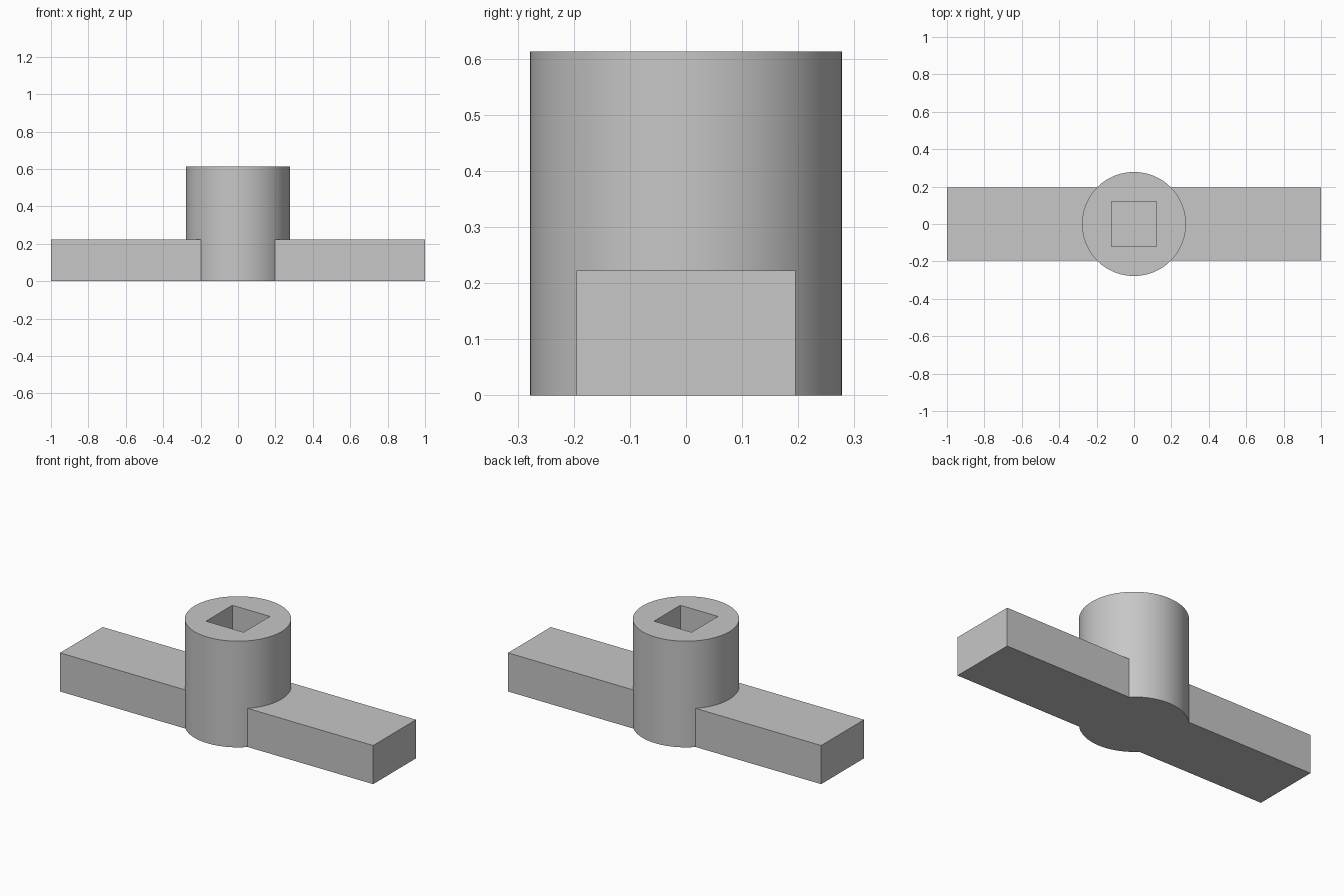
import bpy
import math

cube = bpy.data.objects.get("Cube")
if cube:
    bpy.data.objects.remove(cube, do_unlink=True)

BAR_W, BAR_H = 0.39, 0.223
HUB_R, HUB_H = 0.278, 0.613
SOCKET = 0.24

grey = bpy.data.materials.new("light grey")
grey.use_nodes = True
colour = (0.57, 0.57, 0.57, 1)
grey.diffuse_color = colour
grey.node_tree.nodes["Principled BSDF"].inputs["Base Color"].default_value = colour


def box(name, size, z_base):
    """Box centred on the z axis, standing on z_base."""
    bpy.ops.mesh.primitive_cube_add(size=1, location=(0, 0, z_base + size[2] / 2))
    obj = bpy.context.object
    obj.name = name
    obj.scale = size
    bpy.ops.object.transform_apply(location=True, rotation=False, scale=True)
    obj.data.materials.append(grey)
    return obj


def helper(obj):
    obj.hide_render = True
    obj.hide_viewport = True


def boolean(obj, other, operation):
    mod = obj.modifiers.new(operation.lower(), "BOOLEAN")
    mod.operation = operation
    mod.solver = "EXACT"
    mod.object = other
    bpy.context.view_layer.objects.active = obj
    bpy.ops.object.modifier_apply(modifier=mod.name)
    helper(other)
    bpy.data.objects.remove(other, do_unlink=True)


# Round hub
bpy.ops.mesh.primitive_cylinder_add(vertices=96, radius=HUB_R, depth=HUB_H,
                                    location=(0, 0, HUB_H / 2))
hub = bpy.context.object
hub.name = "hub_with_crossbar"
bpy.ops.object.transform_apply(location=True, rotation=False, scale=False)
hub.data.materials.append(grey)

# Crossbar running through the hub
boolean(hub, box("crossbar", (2, BAR_W, BAR_H), 0), "UNION")

# Square blind socket sunk from the top down to the crossbar
boolean(hub, box("socket_cutter", (SOCKET, SOCKET, HUB_H), BAR_H), "DIFFERENCE")

# Smooth round wall, sharp edges kept
bpy.ops.object.select_all(action="DESELECT")
hub.select_set(True)
bpy.context.view_layer.objects.active = hub
bpy.ops.object.shade_smooth_by_angle(angle=math.radians(30))
